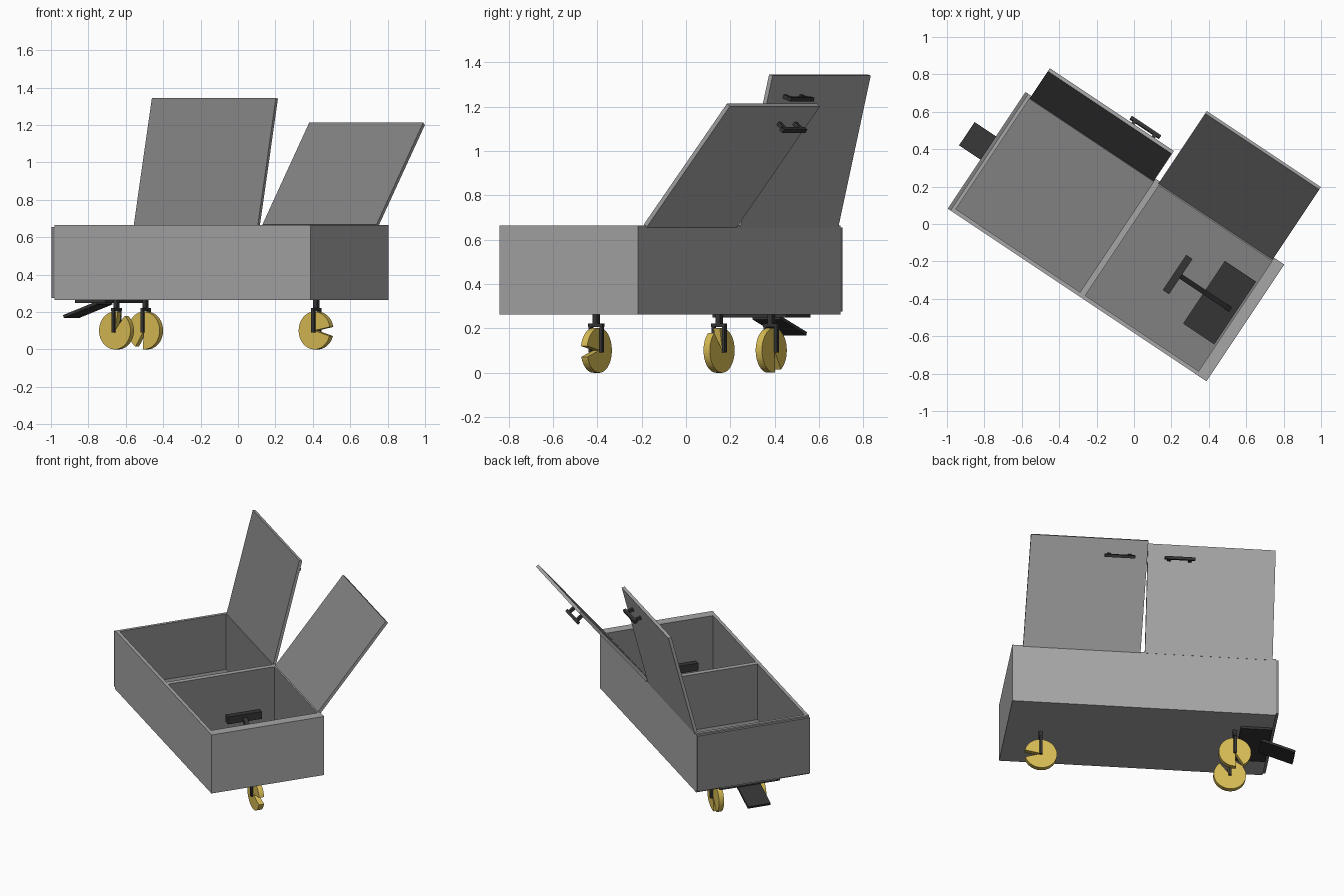
import bpy, bmesh, math
from mathutils import Matrix, Vector

if "Cube" in bpy.data.objects:
    bpy.data.objects.remove(bpy.data.objects["Cube"])

# Cart frame: X along the length, Y across the width, origin at front-left corner
CART = Matrix.Translation((-0.981, 0.072, 0)) @ Matrix.Rotation(math.radians(-33.7), 4, 'Z')


def material(name, color):
    m = bpy.data.materials.new(name)
    m.diffuse_color = color
    m.use_nodes = True
    m.node_tree.nodes["Principled BSDF"].inputs["Base Color"].default_value = m.diffuse_color
    return m


OUTER = material("outer_grey", (0.38, 0.38, 0.38, 1))
INNER = material("inner_grey", (0.22, 0.22, 0.22, 1))
DARK = material("dark_metal", (0.035, 0.035, 0.035, 1))
YELLOW = material("yellow_wheel", (0.68, 0.5, 0.09, 1))


def finish(name, bm, frame, *mats):
    bmesh.ops.recalc_face_normals(bm, faces=bm.faces[:])
    me = bpy.data.meshes.new(name)
    bm.to_mesh(me)
    bm.free()
    ob = bpy.data.objects.new(name, me)
    bpy.context.collection.objects.link(ob)
    ob.matrix_world = frame
    for m in mats:
        me.materials.append(m)
    return ob


def boxes(name, spans, *mats, frame=CART):
    """Each span is (x0, x1, y0, y1, z0, z1)."""
    bm = bmesh.new()
    for x0, x1, y0, y1, z0, z1 in spans:
        m = Matrix.Translation(((x0 + x1) / 2, (y0 + y1) / 2, (z0 + z1) / 2))
        m = m @ Matrix.Diagonal((x1 - x0, y1 - y0, z1 - z0, 1))
        bmesh.ops.create_cube(bm, size=1, matrix=m)
    return finish(name, bm, frame, *mats)


def beam(name, a, b, width, thick, mat):
    """Flat bar between two points lying in an XZ plane of the cart."""
    a, b = Vector(a), Vector(b)
    d = b - a
    frame = CART @ Matrix.Translation(a) @ Matrix.Rotation(-math.atan2(d.z, d.x), 4, 'Y')
    return boxes(name, [(0, d.length, -width / 2, width / 2, -thick / 2, thick / 2)],
                 mat, frame=frame)


# Box body with two open compartments, darker inside
body = boxes("box_body", [(0, 1.645, 0, 0.75, 0.263, 0.664)], OUTER, INNER)
cutter = boxes("compartment_cutter", [(0.02, 0.818, 0.022, 0.73, 0.283, 0.8),
                                      (0.852, 1.58, 0.022, 0.73, 0.283, 0.8)], OUTER, INNER)
for p in cutter.data.polygons:
    p.material_index = 1
cutter.hide_render = True
cutter.hide_viewport = True
mod = body.modifiers.new("compartments", 'BOOLEAN')
mod.operation = 'DIFFERENCE'
mod.solver = 'EXACT'
mod.object = cutter

# Thin panel on the left end
boxes("end_panel", [(-0.018, 0, 0, 0.75, 0.275, 0.655)], INNER)

# Open lids, dark on the inside, each with a grab handle on the outside
for side, x0, x1, tilt, h0 in (("left", 0.02, 0.817, 14.4, 0.525),
                               ("right", 0.845, 1.578, 39.6, 0.925)):
    frame = (CART @ Matrix.Translation((0, 0.752, 0.655))
             @ Matrix.Rotation(math.radians(-tilt), 4, 'X'))
    lid = boxes(side + "_lid", [(x0, x1, -0.02, 0, 0, 0.707)], OUTER, INNER, frame=frame)
    for p in lid.data.polygons:
        p.material_index = 1 if p.normal.y < -0.5 else 0
    h1 = h0 + 0.19
    boxes(side + "_lid_handle",
          [(h0, h1, 0.036, 0.056, 0.6, 0.618),
           (h0 + 0.02, h0 + 0.04, 0, 0.036, 0.6, 0.618),
           (h1 - 0.04, h1 - 0.02, 0, 0.036, 0.6, 0.618)], DARK, frame=frame)

# Foot pedal under the left end
boxes("pedal_plate", [(0.005, 0.2, 0.19, 0.59, 0.248, 0.263)], DARK)
beam("pedal", (-0.153, 0.39, 0.176), (0.06, 0.39, 0.248), 0.15, 0.016, DARK)

# Lever with a cross grip inside the right compartment
boxes("lever_plate", [(1.37, 1.57, 0.187, 0.59, 0.283, 0.298)], DARK)
beam("lever_shaft", (1.2, 0.39, 0.53), (1.53, 0.39, 0.298), 0.028, 0.028, DARK)
boxes("lever_grip", [(1.18, 1.22, 0.276, 0.502, 0.505, 0.555)], DARK)


# Casters: notched wheel disc, two-legged fork and stem
def wheel(name, frame, notch):
    bm = bmesh.new()
    half, n = math.radians(14), 40
    a0 = math.radians(notch) + half
    step = (2 * math.pi - 2 * half) / n
    pts = [(0, 0)] + [(0.101 * math.cos(a0 + i * step), 0.101 * math.sin(a0 + i * step))
                      for i in range(n + 1)]
    rings = [[bm.verts.new((x, y, z)) for x, z in pts] for y in (-0.017, 0.017)]
    k = len(pts)
    for i in range(k):
        j = (i + 1) % k
        bm.faces.new((rings[0][i], rings[0][j], rings[1][j], rings[1][i]))
    for r in rings:
        for i in range(1, k - 1):
            bm.faces.new((r[0], r[i], r[i + 1]))
    return finish(name, bm, frame, YELLOW)


for label, x, y, notch in (("right", 1.428, 0.38, -3), ("left_front", 0.233, 0.248, 65),
                           ("left_back", 0.232, 0.53, 252)):
    frame = CART @ Matrix.Translation((x, y, 0.101))
    wheel(label + "_wheel", frame, notch)
    boxes(label + "_fork",
          [(-0.012, 0.012, -0.012, 0.012, 0.12, 0.163),
           (-0.009, 0.009, -0.038, 0.038, 0.105, 0.12),
           (-0.009, 0.009, -0.036, -0.022, -0.01, 0.105),
           (-0.009, 0.009, 0.022, 0.036, -0.01, 0.105)], DARK, frame=frame)
